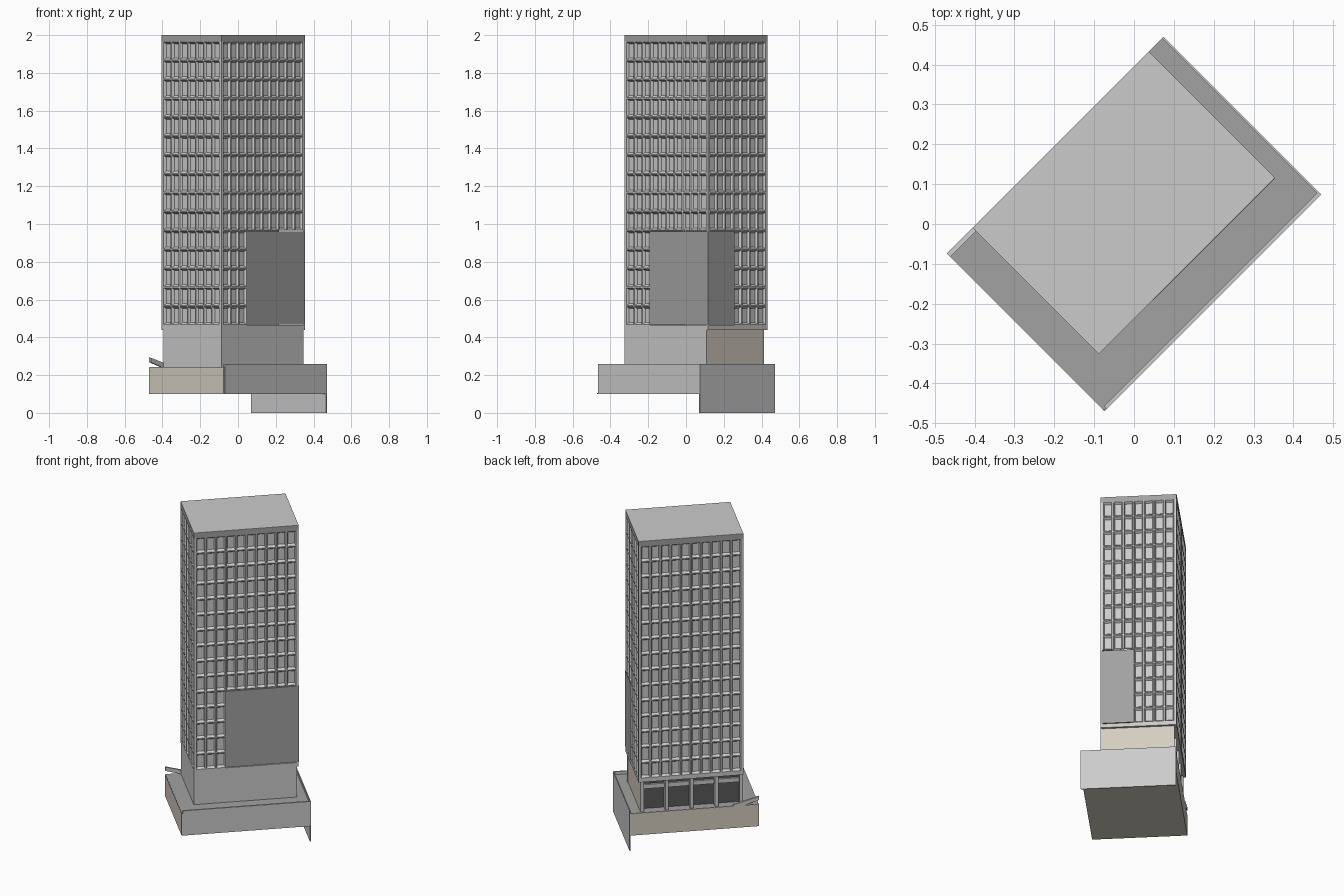
import bpy, bmesh, math
from mathutils import Matrix, Vector

if "Cube" in bpy.data.objects:
    bpy.data.objects.remove(bpy.data.objects["Cube"])

# The building is laid out on local axes (u long, v short), then turned 45 degrees
TURN = Matrix.Rotation(math.radians(45), 4, 'Z')
U0, U1, V0, V1 = -0.293, 0.332, -0.168, 0.28      # tower plan
BU, BV = 0.385, 0.28                              # podium half sizes
Z0, Z1, FLOORS = 0.465, 1.966, 15                 # window grid heights


def material(name, r, g, b):
    m = bpy.data.materials.new(name)
    m.diffuse_color = (r, g, b, 1)
    m.use_nodes = True
    m.node_tree.nodes["Principled BSDF"].inputs["Base Color"].default_value = m.diffuse_color
    return m


DARK = material("dark_grey", 0.36, 0.36, 0.36)
GLASS = material("dark_glass", 0.1, 0.1, 0.1)
STONE = material("warm_stone", 0.66, 0.61, 0.53)


def finish(name, bm, mat=None):
    bm.transform(TURN)
    me = bpy.data.meshes.new(name)
    bm.to_mesh(me)
    bm.free()
    ob = bpy.data.objects.new(name, me)
    bpy.context.collection.objects.link(ob)
    if mat:
        me.materials.append(mat)
    return ob


def box(name, u, v, z, mat=None):
    bm = bmesh.new()
    size = Vector((u[1] - u[0], v[1] - v[0], z[1] - z[0]))
    mid = Vector((sum(u) / 2, sum(v) / 2, sum(z) / 2))
    bmesh.ops.create_cube(bm, size=1, matrix=Matrix.Translation(mid) @ Matrix.Diagonal((*size, 1)))
    return finish(name, bm, mat)


def facade(name, start, direction, width, cols, skip=lambda c, r: False):
    """Wall of recessed window cells with sloped reveals."""
    bm = bmesh.new()
    d = Vector((*direction, 0))
    n = Vector((d.y, -d.x, 0))
    o = Vector((*start, 0))

    def rect(a0, a1, z0, z1, depth):
        return [bm.verts.new(o + d * a - n * depth + Vector((0, 0, z)))
                for a, z in ((a0, z0), (a1, z0), (a1, z1), (a0, z1))]

    def ring(outer, inner):
        for i in range(4):
            j = (i + 1) % 4
            bm.faces.new((outer[i], outer[j], inner[j], inner[i]))

    edge = 0.012
    cw, ch = (width - 2 * edge) / cols, (Z1 - Z0) / FLOORS
    for a in (0, width - edge):                   # corner strips
        bm.faces.new(rect(a, a + edge, Z0, Z1, 0))
    for c in range(cols):
        for r in range(FLOORS):
            if skip(c, r):
                continue
            a, z = edge + c * cw, Z0 + r * ch
            cell = rect(a, a + cw, z, z + ch, 0)
            frame = rect(a + .004, a + cw - .004, z + .003, z + ch - .003, 0)
            pane = rect(a + .010, a + cw - .010, z + .014, z + ch - .012, .014)
            ring(cell, frame)
            ring(frame, pane)
            bm.faces.new(pane)
    bmesh.ops.remove_doubles(bm, verts=bm.verts, dist=1e-5)
    return finish(name, bm)


# Podium: stone block, dark deck, higher front wall and end wall reaching the ground
box("podium_block", (-BU, BU - .004), (-BV + .005, BV), (0.105, 0.24), STONE)
box("podium_underside", (-BU, BU - .004), (-BV, BV), (0.10, 0.106), STONE)
box("podium_deck", (-BU + .002, BU - .003), (-BV + .003, BV - .001), (0.236, 0.242), DARK)
box("podium_front_wall", (-BU + .008, BU), (-BV, -BV + .01), (0.10, 0.26))
box("podium_end_wall", (BU - .006, BU), (-BV, BV), (0, 0.26))

# Lobby storey: solid on three sides, glazed colonnade at the back
LU, LV = U1 - 0.014, V1 - 0.014
box("lobby_core", (U0, LU - .006), (V0, 0.215), (0.24, 0.445))
box("lobby_side_wall", (U0, U0 + .016), (V0, LV), (0.24, 0.445))
box("lobby_end_wall", (LU - .01, LU), (V0 + .008, LV), (0.24, 0.445), STONE)
box("lobby_corner_pier", (LU - .02, LU + .004), (V0, V0 + .01), (0.24, 0.445))
box("lobby_glazing", (U0 + .016, LU - .01), (0.212, 0.222), (0.24, 0.445), GLASS)
box("lobby_transom", (U0 + .016, LU - .01), (0.22, 0.235), (0.375, 0.402))
span = LU - U0
for i in range(5):
    u = U0 + .010 + (span - .02) * i / 4
    box(f"lobby_column_{i + 1}", (u - .01, u + .01), (0.22, LV), (0.24, 0.445))

# Tower shaft: four window walls between a plain band and the crown
box("tower_base_band", (U0, U1), (V0, V1), (0.44, Z0))
long_w, short_w = U1 - U0, V1 - V0
facade("front_window_wall", (U0, V0), (1, 0), long_w, 10, lambda c, r: c >= 3 and r < 5)
facade("end_window_wall", (U1, V0), (0, 1), short_w, 7, lambda c, r: c < 3 and r < 5)
facade("back_window_wall", (U1, V1), (-1, 0), long_w, 10)
facade("side_window_wall", (U0, V1), (0, -1), short_w, 7)
box("blank_corner_panel", (-0.102, U1 + .0008), (V0 - .0008, 0.028), (Z0 + .004, 0.96), DARK)
box("tower_crown", (U0, U1), (V0, V1), (Z1, 1.997), DARK)
box("roof", (U0, U1), (V0, V1), (1.997, 2.0))

# Slanted rail rising outwards at the back corner of the deck
bm = bmesh.new()
profile = [(U0 + .06, 0.24), (U0 + .06, 0.25), (U0, 0.266), (-BU, 0.292), (-BU, 0.268), (U0, 0.24)]
face = bm.faces.new([bm.verts.new((u, BV - .012, z)) for u, z in profile])
ext = bmesh.ops.extrude_face_region(bm, geom=[face])
bmesh.ops.translate(bm, vec=(0, .012, 0), verts=[g for g in ext["geom"] if isinstance(g, bmesh.types.BMVert)])
bmesh.ops.recalc_face_normals(bm, faces=bm.faces)
finish("slanted_rail", bm)
